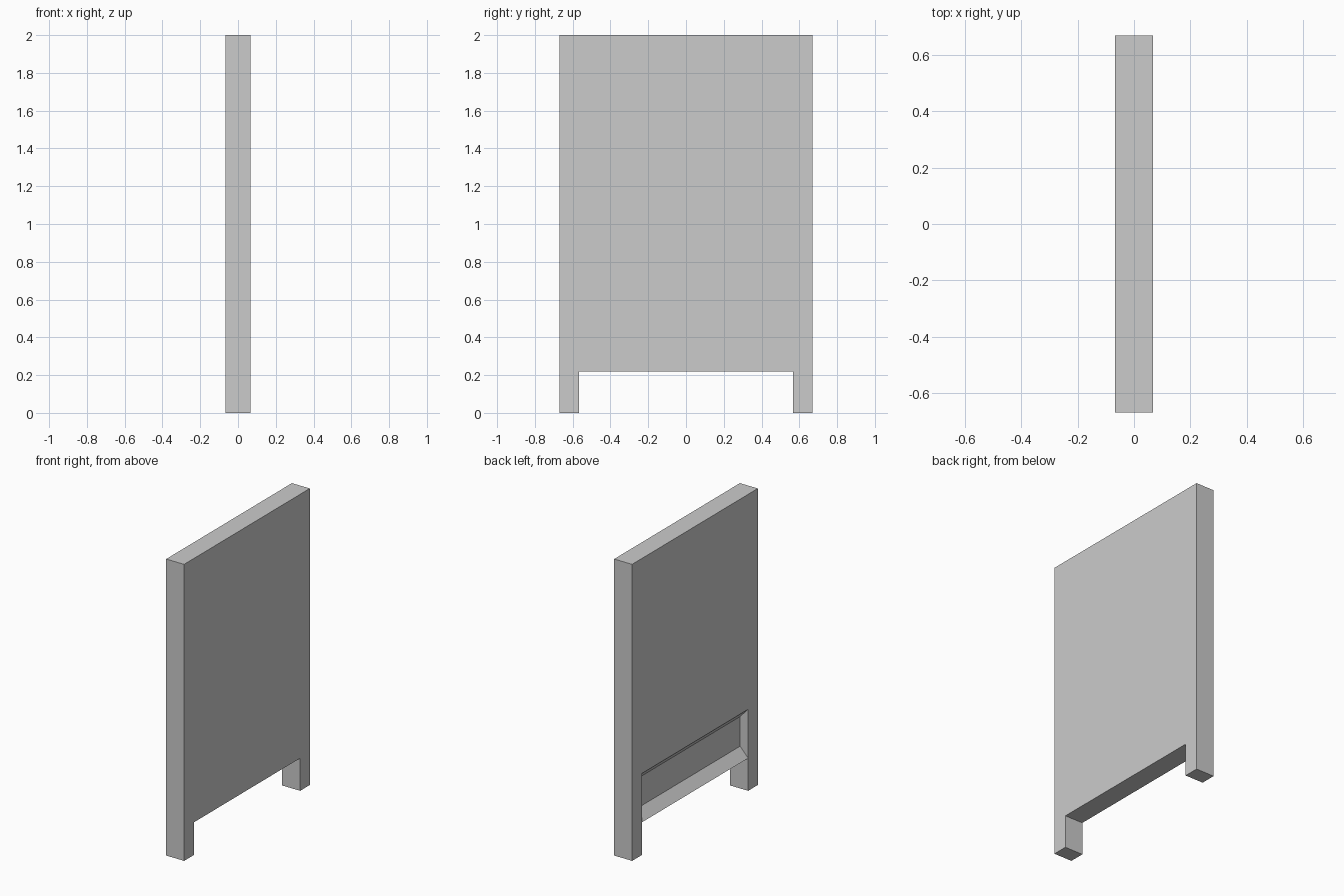
import bpy
import bmesh
import math

if "Cube" in bpy.data.objects:
    bpy.data.objects.remove(bpy.data.objects["Cube"])

T = 0.067             # half thickness (x)
W, N = 0.67, 0.567    # half width, half width between the legs (y)
H, LEG = 2.0, 0.22    # total height, height of the foot gap
R, D = 0.55, -0.007   # top of the back recess, x of its floor
F0, F1 = 0.285, 0.485 # recess floor from and to (z)

# x-z sections: solid side posts, and the panel with its bevelled recess
post = [(-T, 0), (-T, LEG), (-T, R), (-T, H), (T, H), (T, LEG), (T, 0)]
panel = [(-T, LEG), (D, F0), (D, F1), (-T, R), (-T, H), (T, H), (T, LEG)]
gap_side = [(-T, 0), (-T, LEG), (T, LEG), (T, 0)]
recess_side = [(-T, LEG), (D, F0), (D, F1), (-T, R)]

bm = bmesh.new()


def face(points):
    bm.faces.new([bm.verts.new(p) for p in points])


def sweep(section, y0, y1):
    for (xa, za), (xb, zb) in zip(section, section[1:] + section[:1]):
        face([(xa, y0, za), (xb, y0, zb), (xb, y1, zb), (xa, y1, za)])


# Sweep the three stretches along y
sweep(panel, -N, N)
for s in (-1, 1):
    sweep(post, s * N, s * W)
    # Outer end, inner leg side and recess side
    for section, y in ((post, W), (gap_side, N), (recess_side, N)):
        face([(x, s * y, z) for x, z in section])

# Weld into one clean shell with flat faces
bmesh.ops.remove_doubles(bm, verts=bm.verts, dist=1e-5)
bmesh.ops.recalc_face_normals(bm, faces=bm.faces)
bmesh.ops.dissolve_limit(bm, angle_limit=math.radians(1),
                         verts=bm.verts, edges=bm.edges)

mesh = bpy.data.meshes.new("standing_panel")
bm.to_mesh(mesh)
bm.free()
bpy.context.collection.objects.link(bpy.data.objects.new("standing_panel", mesh))
